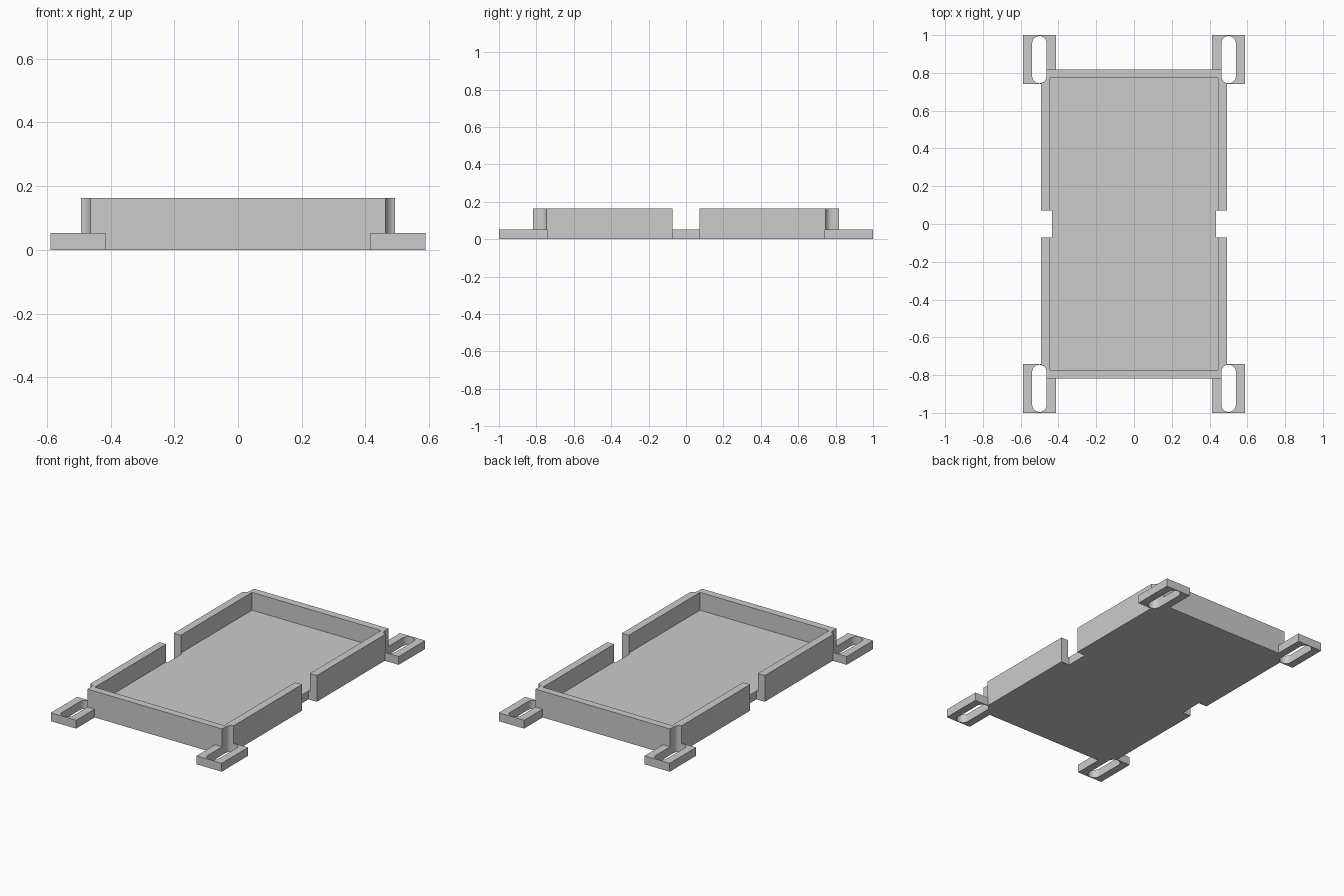
import bpy, bmesh
from math import pi, cos, sin, radians
from mathutils import Matrix

if "Cube" in bpy.data.objects:
    bpy.data.objects.remove(bpy.data.objects["Cube"])

# Main dimensions
HALF_X, HALF_Y, HEIGHT = 0.492, 0.818, 0.163
IN_X, IN_Y, FLOOR = 0.444, 0.772, 0.052
TAB_X, TAB_Y = 0.501, 0.87
TAB_W, TAB_L = 0.174, 0.26
SLOT_R, SLOT_HALF = 0.038, 0.125
NOTCH_X, NOTCH_HALF = 0.434, 0.072
SEGMENTS = 24

grey = bpy.data.materials.new("light grey")
grey.use_nodes = True
colour = (0.6, 0.6, 0.6, 1)
grey.diffuse_color = colour
grey.node_tree.nodes["Principled BSDF"].inputs["Base Color"].default_value = colour


def make_object(name, bm):
    bmesh.ops.recalc_face_normals(bm, faces=bm.faces)
    mesh = bpy.data.meshes.new(name)
    bm.to_mesh(mesh)
    bm.free()
    mesh.materials.append(grey)
    obj = bpy.data.objects.new(name, mesh)
    bpy.context.collection.objects.link(obj)
    return obj


def box(name, x0, x1, y0, y1, z0, z1):
    bm = bmesh.new()
    centre = Matrix.Translation(((x0 + x1) / 2, (y0 + y1) / 2, (z0 + z1) / 2))
    size = Matrix.Diagonal((x1 - x0, y1 - y0, z1 - z0, 1))
    bmesh.ops.create_cube(bm, size=1, matrix=centre @ size)
    return make_object(name, bm)


def slot(name, x, y):
    # Rounded slot, long in y, running through the full height
    bm = bmesh.new()
    reach = SLOT_HALF - SLOT_R
    verts = []
    for end in (1, -1):
        for i in range(SEGMENTS + 1):
            a = pi * i / SEGMENTS
            verts.append(bm.verts.new((x + end * SLOT_R * cos(a),
                                       y + end * (reach + SLOT_R * sin(a)), -0.1)))
    face = bm.faces.new(verts)
    top = bmesh.ops.extrude_face_region(bm, geom=[face])["geom"]
    bmesh.ops.translate(bm, vec=(0, 0, 0.4),
                        verts=[v for v in top if isinstance(v, bmesh.types.BMVert)])
    return make_object(name, bm)


def combine(target, other, operation):
    mod = target.modifiers.new(operation.lower(), "BOOLEAN")
    mod.operation, mod.solver, mod.object = operation, "EXACT", other
    bpy.context.view_layer.update()
    depsgraph = bpy.context.evaluated_depsgraph_get()
    mesh = bpy.data.meshes.new_from_object(target.evaluated_get(depsgraph))
    target.modifiers.clear()
    target.data = mesh
    bpy.data.objects.remove(other)


# Tray block with four mounting tabs at its corners
tray = box("mounting_tray", -HALF_X, HALF_X, -HALF_Y, HALF_Y, 0, HEIGHT)
corners = [(sx, sy) for sx in (-1, 1) for sy in (-1, 1)]
for sx, sy in corners:
    x, y = sx * TAB_X, sy * TAB_Y
    tab = box("mounting_tab", x - TAB_W / 2, x + TAB_W / 2,
              y - TAB_L / 2, y + TAB_L / 2, 0, FLOOR)
    combine(tray, tab, "UNION")

# Hollow interior
combine(tray, box("cavity", -IN_X, IN_X, -IN_Y, IN_Y, FLOOR, 0.3), "DIFFERENCE")

# Screw slots, which also scoop out the wall corners
for sx, sy in corners:
    combine(tray, slot("screw_slot", sx * TAB_X, sy * TAB_Y), "DIFFERENCE")

# Side notches through wall and floor edge
for side in (-1, 1):
    x0, x1 = sorted((side * NOTCH_X, side * 0.7))
    combine(tray, box("side_notch", x0, x1, -NOTCH_HALF, NOTCH_HALF, -0.1, 0.3), "DIFFERENCE")

# Smooth only the rounded slot walls
bpy.ops.object.select_all(action="DESELECT")
tray.select_set(True)
bpy.context.view_layer.objects.active = tray
bpy.ops.object.shade_smooth_by_angle(angle=radians(30))
